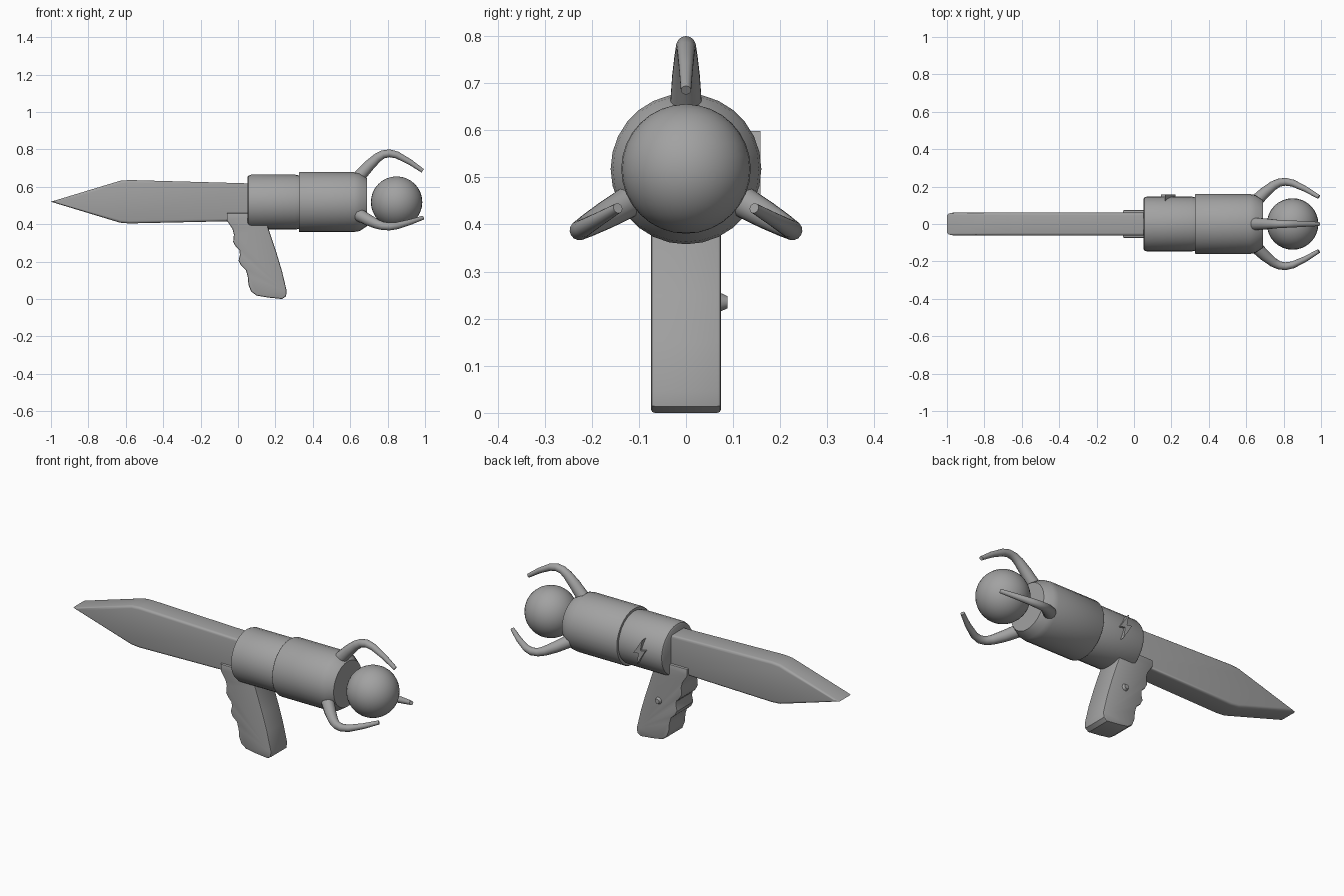
import bpy, bmesh
from math import sin, cos, pi, radians, atan2
from mathutils import Matrix, Vector

default = bpy.data.objects.get("Cube")
if default:
    bpy.data.objects.remove(default, do_unlink=True)

AXIS_Z = 0.518
GREY = (0.36, 0.36, 0.36, 1)

grey = bpy.data.materials.new("plain_grey")
grey.use_nodes = True
grey.diffuse_color = GREY
for node in grey.node_tree.nodes:
    if node.type == 'BSDF_PRINCIPLED':
        node.inputs["Base Color"].default_value = GREY


def finish(name, bm, angle=35):
    """Turn a bmesh into a smooth-shaded object with sharp corners."""
    bmesh.ops.recalc_face_normals(bm, faces=bm.faces)
    mesh = bpy.data.meshes.new(name)
    bm.to_mesh(mesh)
    bm.free()
    mesh.materials.append(grey)
    mesh.shade_smooth()
    mesh.set_sharp_from_angle(angle=radians(angle))
    obj = bpy.data.objects.new(name, mesh)
    bpy.context.collection.objects.link(obj)
    return obj


def tube(name, stations, sides, turn=0):
    """Capped tube from (x, height, radius, tilt) stations, turned about the main axis."""
    bm = bmesh.new()
    rings = []
    for x, h, r, tilt in stations:
        ring = []
        for i in range(sides):
            a = 2 * pi * i / sides
            up = r * cos(a)
            ring.append(bm.verts.new((x - up * sin(tilt), r * sin(a), h + up * cos(tilt))))
        rings.append(ring)
    for lower, upper in zip(rings, rings[1:]):
        for i in range(sides):
            j = (i + 1) % sides
            bm.faces.new((lower[i], lower[j], upper[j], upper[i]))
    bm.faces.new(rings[0])
    bm.faces.new(rings[-1])
    place = Matrix.Translation((0, 0, AXIS_Z)) @ Matrix.Rotation(turn, 4, 'X')
    bmesh.ops.transform(bm, matrix=place, verts=bm.verts)
    return finish(name, bm)


def slab(name, outline, y0, y1, bevel=0, segments=2):
    """Side outline in x and z, extruded from y0 to y1 with eased rims."""
    bm = bmesh.new()
    face = bm.faces.new([bm.verts.new((x, y0, z)) for x, z in outline])
    grown = bmesh.ops.extrude_face_region(bm, geom=[face], use_keep_orig=True)
    far = [g for g in grown["geom"] if isinstance(g, bmesh.types.BMVert)]
    bmesh.ops.translate(bm, verts=far, vec=(0, y1 - y0, 0))
    bmesh.ops.recalc_face_normals(bm, faces=bm.faces)
    if bevel:
        rims = [e for e in bm.edges if abs(e.verts[0].co.y - e.verts[1].co.y) < 1e-5]
        bmesh.ops.bevel(bm, geom=rims, offset=bevel, segments=segments,
                        profile=0.5, affect='EDGES', clamp_overlap=True)
    return finish(name, bm)


# Barrel: narrow rear sleeve and wider front sleeve with a tapered nose
rear = [(.05, .132), (.055, .141), (.07, .147), (.305, .147), (.33, .142)]
front = [(.325, .157), (.33, .16), (.62, .16), (.65, .155), (.69, .128)]
tube("rear_sleeve", [(x, 0, r, 0) for x, r in rear], 28)
tube("front_sleeve", [(x, 0, r, 0) for x, r in front], 28)

# Long pointed blade at the back
blade = [(-1, .52), (-.67, .62), (-.63, .632), (-.58, .636), (.1, .617),
         (.1, .419), (-.58, .404), (-.63, .408), (-.67, .42)]
slab("blade", blade, -.0615, .0615, .014, 3)

# Grip with finger grooves
grip = [(-.06, .46), (-.06, .42), (-.03, .375), (-.022, .345), (-.026, .305),
        (-.012, .28), (.008, .26), (.01, .235), (.003, .205), (.015, .18),
        (.042, .155), (.052, .12), (.056, .075), (.07, .04), (.1, .018),
        (.16, .008), (.235, 0), (.257, .014), (.26, .045), (.235, .15),
        (.205, .25), (.16, .385), (.155, .46)]
slab("grip", grip, -.0745, .0745, .008)

# Round button on the grip
bm = bmesh.new()
bmesh.ops.create_cone(bm, cap_ends=True, segments=12, radius1=.022, radius2=.013, depth=.02)
bmesh.ops.transform(bm, verts=bm.verts, matrix=Matrix.Translation((.12, .078, .235))
                    @ Matrix.Rotation(-pi / 2, 4, 'X'))
finish("grip_button", bm)

# Raised zigzag badge on the rear sleeve
zigzag = [(.02, .075), (-.036, -.012), (-.004, -.006), (-.014, -.07), (.04, .018), (.008, .012)]
slab("zigzag_badge", [(.185 - u, AXIS_Z + .005 + w) for u, w in zigzag], .12, .158)

# Ball held in front of the nose
bm = bmesh.new()
bmesh.ops.create_uvsphere(bm, u_segments=32, v_segments=16, radius=.1375)
bmesh.ops.translate(bm, verts=bm.verts, vec=(.848, 0, AXIS_Z))
finish("ball", bm)

# Three tapering claws around the ball
path = [(.65, .14, .034), (.70, .195, .030), (.745, .237, .025), (.775, .255, .022),
        (.81, .261, .021), (.85, .252, .019), (.92, .214, .015), (.988, .167, .011)]
claw = []
for i, (x, h, r) in enumerate(path):
    a, b = path[max(i - 1, 0)], path[min(i + 1, len(path) - 1)]
    claw.append((x, h, r, atan2(b[1] - a[1], b[0] - a[0])))
for name, turn in (("top_claw", 0), ("front_claw", 120), ("back_claw", 240)):
    tube(name, claw, 14, radians(turn))
